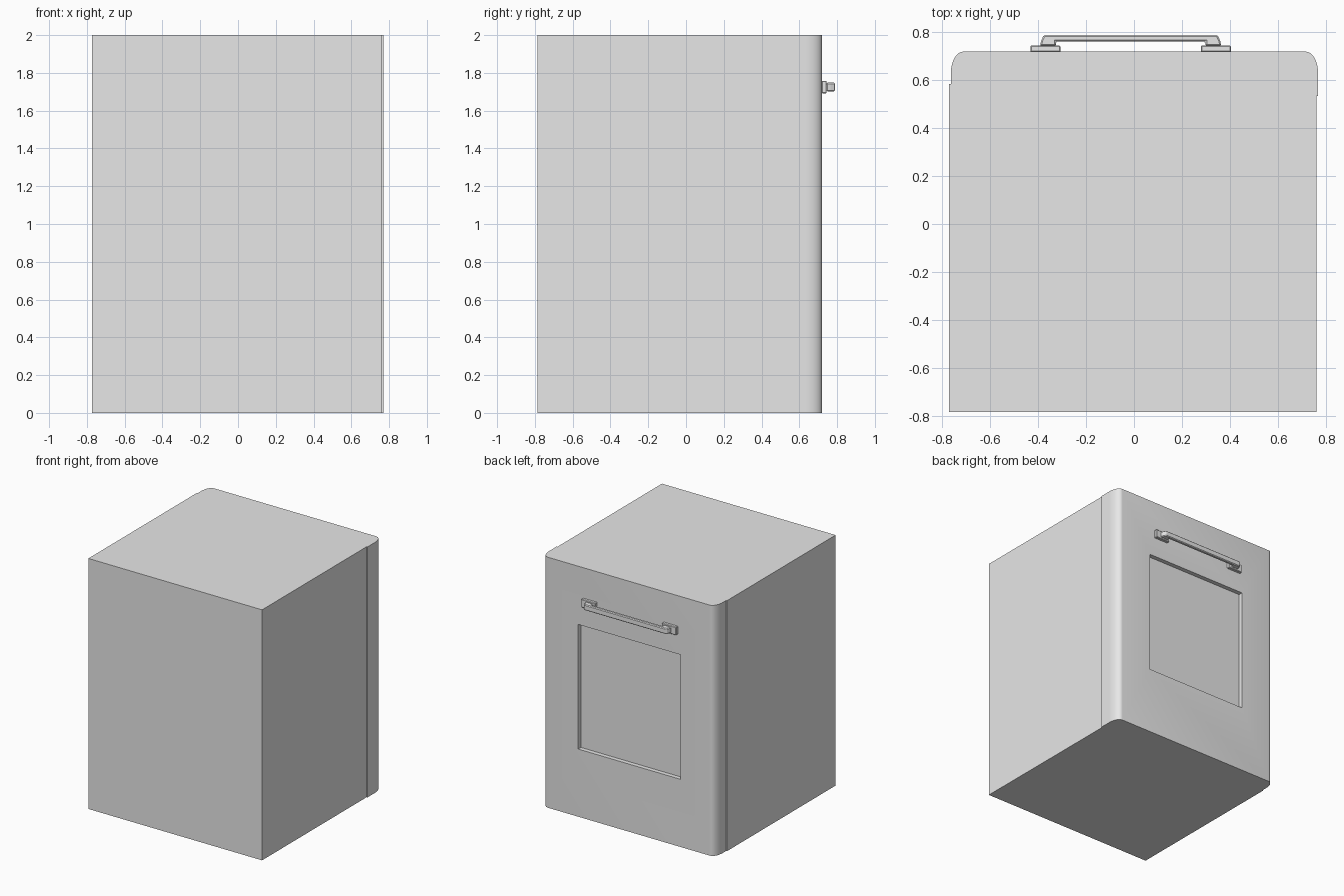
import bpy, bmesh
from math import sin, cos, pi, radians

cube = bpy.data.objects.get("Cube")
if cube:
    bpy.data.objects.remove(cube, do_unlink=True)

grey = bpy.data.materials.new("light_grey")
grey.use_nodes = True
grey.diffuse_color = (0.8, 0.8, 0.8, 1)
grey.node_tree.nodes["Principled BSDF"].inputs["Base Color"].default_value = (0.8, 0.8, 0.8, 1)


def prism(name, outline, z0, z1, chamfer=0):
    """Extrude an outline in plan from z0 up to z1."""
    bm = bmesh.new()
    base = bm.faces.new([bm.verts.new((x, y, z0)) for x, y in outline])
    top = bmesh.ops.extrude_face_region(bm, geom=[base])["geom"]
    bmesh.ops.translate(bm, vec=(0, 0, z1 - z0),
                        verts=[g for g in top if isinstance(g, bmesh.types.BMVert)])
    bmesh.ops.recalc_face_normals(bm, faces=bm.faces)
    mesh = bpy.data.meshes.new(name)
    bm.to_mesh(mesh)
    bm.free()
    mesh.materials.append(grey)
    obj = bpy.data.objects.new(name, mesh)
    bpy.context.collection.objects.link(obj)
    if chamfer:
        bevel = obj.modifiers.new("chamfer", "BEVEL")
        bevel.width = chamfer
        bevel.segments = 1
    return obj


def rect(x0, x1, y0, y1):
    return [(x0, y0), (x1, y0), (x1, y1), (x0, y1)]


# Cabinet body
SEAM = 0.585
prism("cabinet_body", rect(-0.772, 0.762, -0.785, SEAM), 0, 2)

# Door with rounded vertical corners and a lip lapping one side of the body
MID, HALF, FACE = 0.002, 0.767, 0.72
arc = [(HALF - 0.052 * (1 - cos(t)), 0.63 + 0.09 * sin(t))
       for t in (pi / 2 * i / 10 for i in range(11))]
outline = [(0.762, SEAM), (0.762, 0.535), (MID + HALF, 0.535)]
outline += [(MID + x, y) for x, y in arc]
outline += [(MID - x, y) for x, y in reversed(arc)]
outline += [(MID - HALF, SEAM)]
door = prism("door", outline, 0, 2)

# Recessed panel cut into the door
cutter = prism("panel_cutter", rect(-0.454, 0.448, FACE - 0.035, FACE + 0.1), 0.54, 1.535)
cutter.hide_render = True
cut = door.modifiers.new("panel_recess", "BOOLEAN")
cut.operation = "DIFFERENCE"
cut.solver = "EXACT"
cut.object = cutter
bpy.context.view_layer.objects.active = door
door.select_set(True)
bpy.ops.object.modifier_apply(modifier=cut.name)
bpy.data.objects.remove(cutter, do_unlink=True)
bpy.ops.object.shade_smooth_by_angle(angle=radians(25))

# Handle: two mounting plates and a bracket-shaped grip
HX, HZ = -0.014, 1.725
for side, name in ((-1, "right_handle_mount"), (1, "left_handle_mount")):
    xs = sorted((HX + side * 0.293, HX + side * 0.419))
    prism(name, rect(*xs, FACE - 0.002, 0.745), HZ - 0.033, HZ + 0.033, 0.004)

half = [(0.312, 0.762), (0.312, 0.743), (0.379, 0.743), (0.374, 0.765), (0.363, 0.79)]
grip = [(HX + x, y) for x, y in half] + [(HX - x, y) for x, y in reversed(half)]
prism("handle_grip", grip, HZ - 0.023, HZ + 0.023, 0.006)
